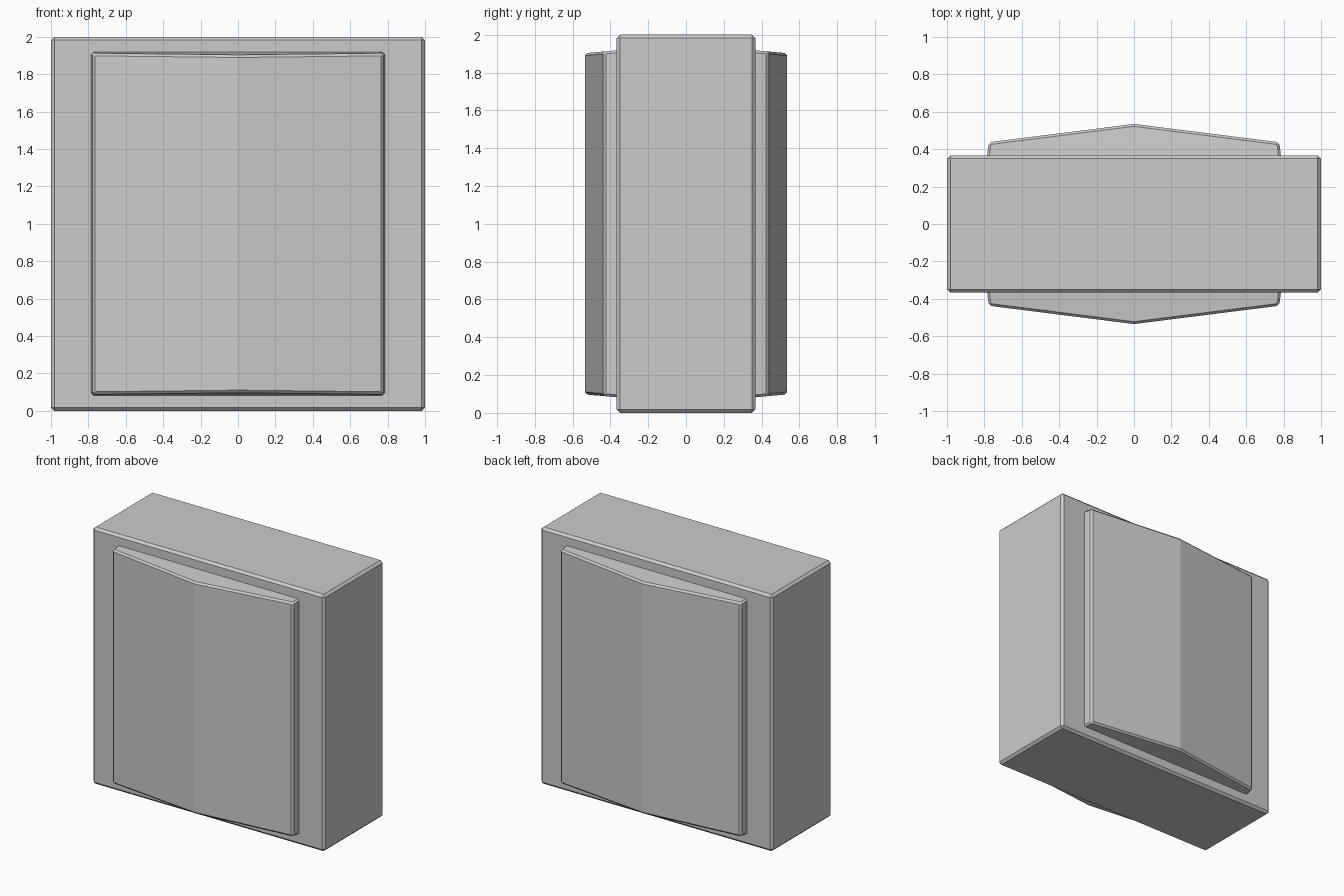
import bpy, bmesh

if "Cube" in bpy.data.objects:
    bpy.data.objects.remove(bpy.data.objects["Cube"])


def make_object(name, bm, bevel, mirror=False):
    bmesh.ops.recalc_face_normals(bm, faces=bm.faces)
    mesh = bpy.data.meshes.new(name)
    bm.to_mesh(mesh)
    bm.free()
    obj = bpy.data.objects.new(name, mesh)
    bpy.context.collection.objects.link(obj)
    mod = obj.modifiers.new("Chamfer", "BEVEL")
    mod.width = bevel
    mod.segments = 1
    mod.limit_method = "ANGLE"
    if mirror:
        mod = obj.modifiers.new("Mirror", "MIRROR")
        mod.use_axis = (False, True, False)
        mod.use_mirror_merge = False
    return obj


# Main block with chamfered edges
bm = bmesh.new()
bmesh.ops.create_cube(bm, size=1)
for v in bm.verts:
    v.co = (v.co.x * 2, v.co.y * 0.735, (v.co.z + 0.5) * 2)
make_object("body", bm, 0.018)

# Raised panels: ridged outline seen from above, tapering slightly outward
outline = [(-0.793, 0.30), (0.793, 0.30), (0.777, 0.437), (0, 0.535), (-0.777, 0.437)]
bm = bmesh.new()
rings = []
for side in (-1, 1):
    rings.append([bm.verts.new((x, y, 1 + side * (0.918 - 0.09 * (y - 0.36))))
                  for x, y in outline])
bottom, top = rings
bm.faces.new(bottom)
bm.faces.new(top)
n = len(outline)
for i in range(n):
    j = (i + 1) % n
    bm.faces.new((bottom[i], bottom[j], top[j], top[i]))
make_object("front_and_back_panels", bm, 0.013, mirror=True)
